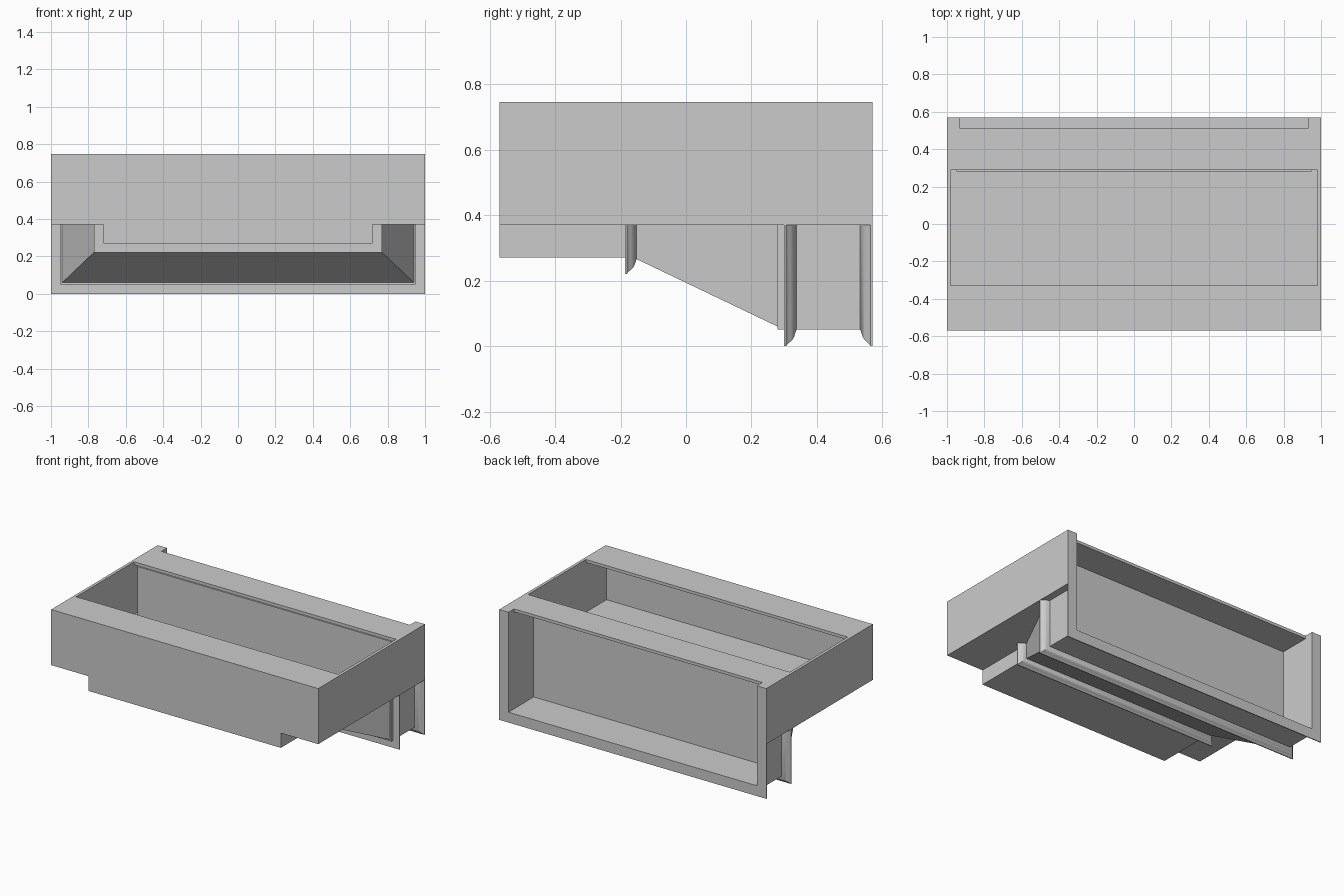
import bpy, bmesh, math

if "Cube" in bpy.data.objects:
    bpy.data.objects.remove(bpy.data.objects["Cube"])


def loft(name, sections, smooth=False):
    """Skin a list of (y, [(x, z), ...]) outlines and cap both ends."""
    bm = bmesh.new()
    rings = [[bm.verts.new((x, y, z)) for x, z in loop] for y, loop in sections]
    n = len(rings[0])
    for a, b in zip(rings, rings[1:]):
        for i in range(n):
            j = (i + 1) % n
            bm.faces.new((a[i], a[j], b[j], b[i]))
    bm.faces.new(rings[0])
    bm.faces.new(rings[-1])
    bmesh.ops.recalc_face_normals(bm, faces=bm.faces)
    mesh = bpy.data.meshes.new(name)
    bm.to_mesh(mesh)
    bm.free()
    ob = bpy.data.objects.new(name, mesh)
    bpy.context.collection.objects.link(ob)
    if smooth:
        bpy.ops.object.select_all(action='DESELECT')
        ob.select_set(True)
        bpy.context.view_layer.objects.active = ob
        bpy.ops.object.shade_smooth_by_angle(angle=math.radians(35))
    return ob


def rect(x0, x1, z0, z1):
    return [(x0, z0), (x1, z0), (x1, z1), (x0, z1)]


def box(name, x0, x1, y0, y1, z0, z1):
    loop = rect(x0, x1, z0, z1)
    return loft(name, [(y0, loop), (y1, loop)])


def pair(name, x0, x1, y0, y1, z0, z1):
    box(name + "_right", x0, x1, y0, y1, z0, z1)
    box(name + "_left", -x1, -x0, y0, y1, z0, z1)


MID, TOP, T = 0.37, 0.746, 0.02
YF, YB = -0.57, 0.57

# Moulding profile: (distance from flat face, projection)
OGEE = [(0, .05), (.006, .05), (.011, .043), (.018, .038), (.025, .031),
        (.031, .02), (.034, .009), (.038, 0)]


def moulding(name, y, direction, half, bottom):
    """U-shaped moulding running down, across and up around a body."""
    i, zi = half - T, bottom + T
    sections = []
    for d, o in OGEE:
        h, zb = half + o, bottom - o
        sections.append((y + direction * d,
                         [(-h, MID), (-h, zb), (h, zb), (h, MID),
                          (i, MID), (i, zi), (-i, zi), (-i, MID)]))
    loft(name, sections, smooth=True)


# Upper tray: stepped front panel, sides, floor and top rims
front = [(-1, TOP), (-1, MID), (-.72, MID), (-.72, .27),
         (.72, .27), (.72, MID), (1, MID), (1, TOP)]
loft("front_panel", [(YF, front), (YF + T, front)])
pair("tray_side", .98, 1, YF + T, YB, MID, TOP)
box("tray_floor", -.98, .98, YF + T, .28, MID, MID + T)
pair("tray_floor_strip", .95, .98, .28, YB, MID, MID + T)
box("front_top_rim", -.98, .98, YF + T, -.33, TOP - T, TOP)
box("rear_top_rim", -.98, .98, .29, .51, TOP - T, TOP)
pair("rear_post", .93, .98, .51, YB, MID, TOP)

# Rear compartment, open to the back
box("compartment_wall", -.95, .95, .28, .30, MID, TOP - T)
box("compartment_lower_wall", -.95, .95, .28, .30, .05, MID)
box("compartment_floor", -.95, .95, .30, .55, .05, .07)
pair("compartment_side", .93, .95, .30, .51, .07, TOP - T)
pair("compartment_side_end", .93, .95, .51, .55, .07, MID)

# Tapered underside and shallow front ledge
loft("tapered_body", [(-.16, rect(-.72, .72, .27, MID)),
                      (.30, rect(-.95, .95, .05, MID))])
box("front_ledge", -.72, .72, YF + T, -.16, .27, MID)

# Mouldings
moulding("front_moulding", -.187, 1, .72, .27)
moulding("middle_moulding", .30, 1, .95, .05)
moulding("rear_moulding", YB, -1, .95, .05)
